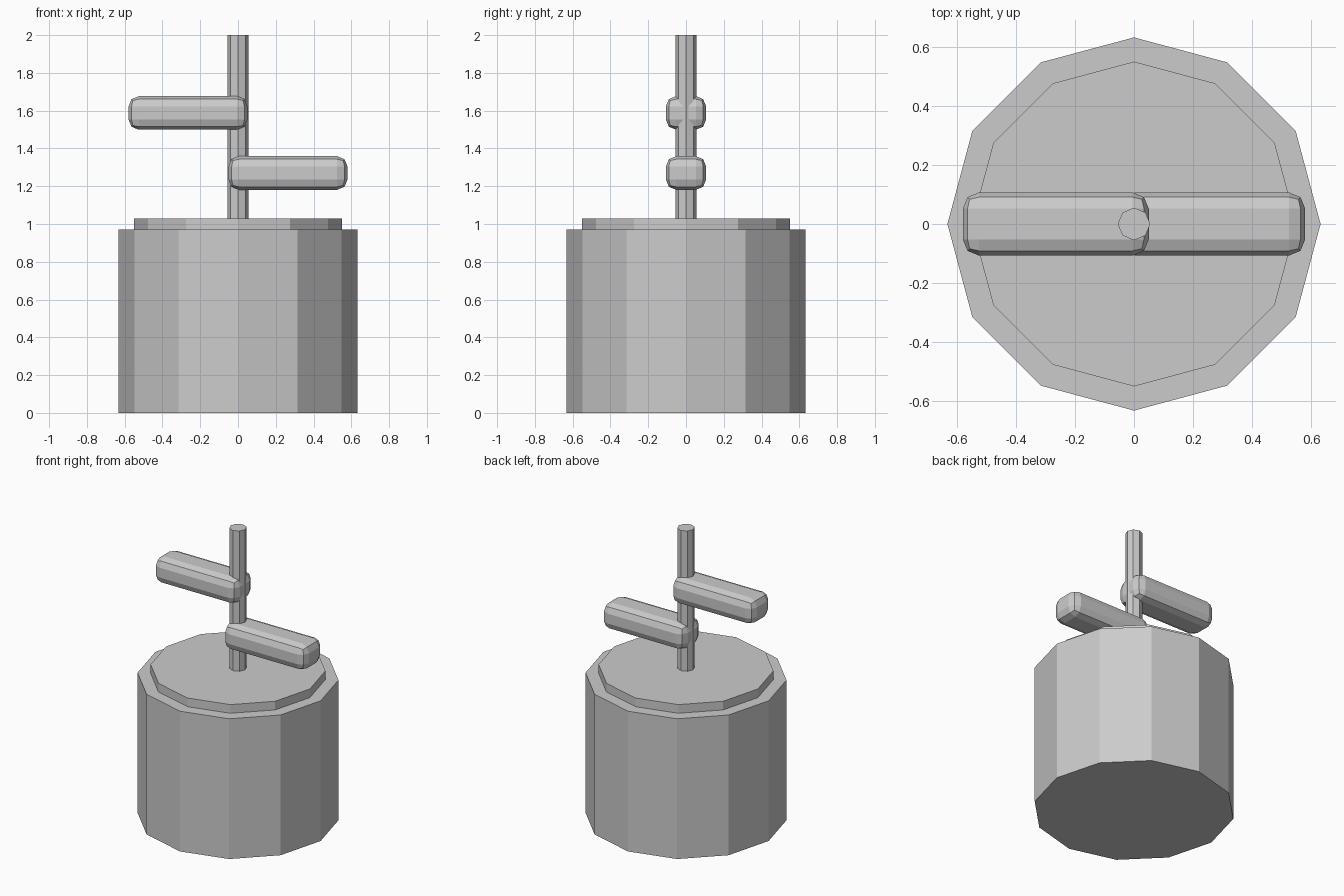
import bpy

cube = bpy.data.objects.get("Cube")
if cube:
    bpy.data.objects.remove(cube, do_unlink=True)

grey = bpy.data.materials.new("plain_grey")
grey.use_nodes = True
colour = (0.6, 0.6, 0.6, 1)
grey.diffuse_color = colour
grey.node_tree.nodes["Principled BSDF"].inputs["Base Color"].default_value = colour


def prism(name, sides, radius, bottom, top):
    """Upright flat-sided cylinder with a corner on the x axis."""
    bpy.ops.mesh.primitive_cylinder_add(
        vertices=sides, radius=radius, depth=top - bottom,
        location=(0, 0, (bottom + top) / 2))
    ob = bpy.context.object
    ob.name = name
    ob.data.materials.append(grey)


def paddle(name, side, z):
    """Rounded bar reaching out from the post to one side."""
    bpy.ops.mesh.primitive_cube_add(size=1, location=(side * 0.265, 0, z))
    ob = bpy.context.object
    ob.name = name
    ob.scale = (0.63, 0.214, 0.178)
    bpy.ops.object.transform_apply(location=False, rotation=False, scale=True)
    bevel = ob.modifiers.new("rounded_edges", "BEVEL")
    bevel.width = 0.055
    bevel.segments = 2
    ob.data.materials.append(grey)


# Drum with its stepped lid
prism("drum", 12, 0.632, 0, 0.97)
prism("lid", 12, 0.55, 0.97, 1.03)

# Central post with two opposite paddles
prism("post", 8, 0.055, 1.03, 2)
paddle("upper_paddle", -1, 1.588)
paddle("lower_paddle", 1, 1.27)
